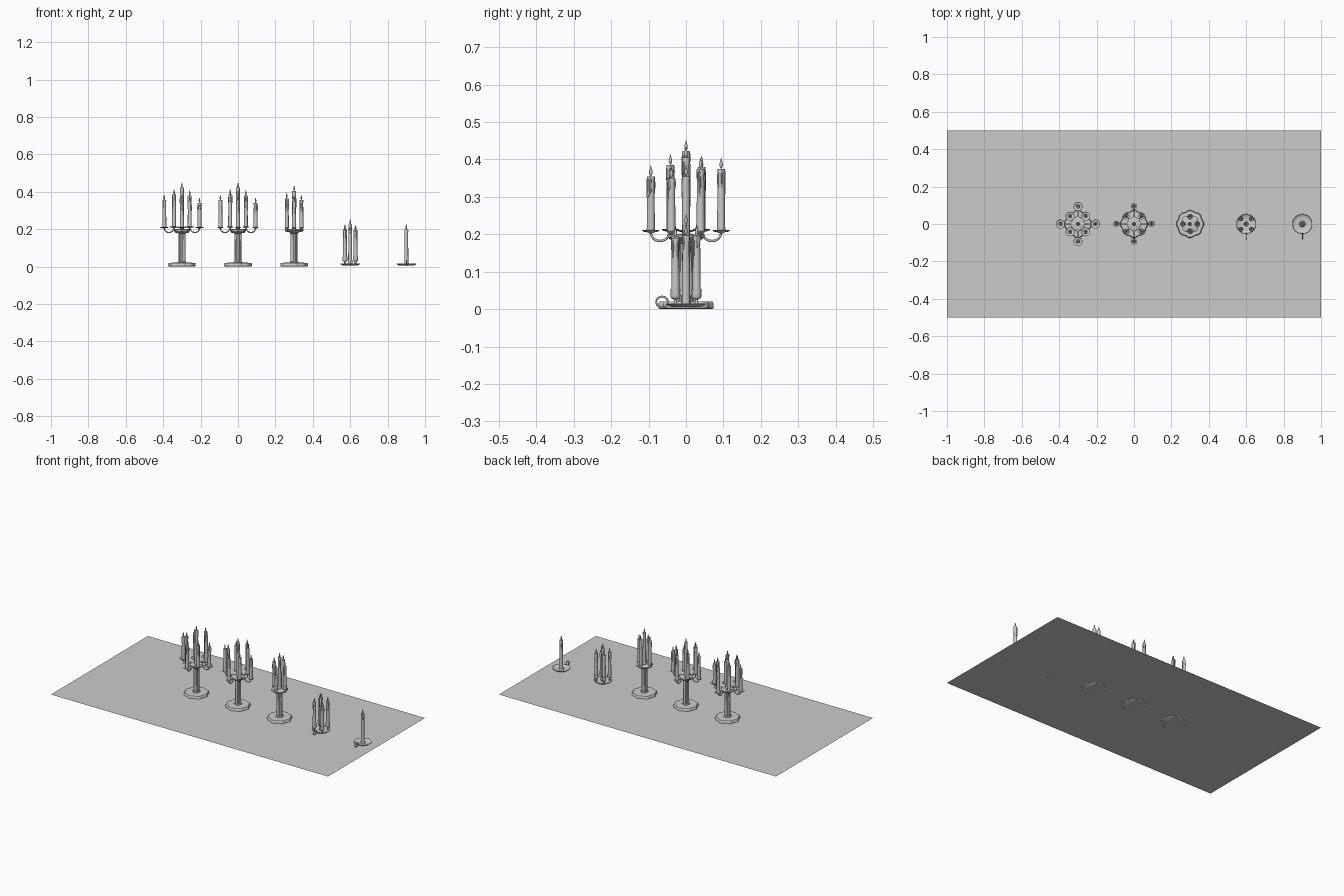
import bpy, bmesh, math, random
from math import sin, cos, pi

if "Cube" in bpy.data.objects:
    bpy.data.objects.remove(bpy.data.objects["Cube"])
random.seed(4)


def finish(name, bm, loc, angle=40):
    bmesh.ops.recalc_face_normals(bm, faces=bm.faces)
    me = bpy.data.meshes.new(name)
    bm.to_mesh(me)
    bm.free()
    ob = bpy.data.objects.new(name, me)
    bpy.context.collection.objects.link(ob)
    ob.location = loc
    bpy.context.view_layer.objects.active = ob
    ob.select_set(True)
    bpy.ops.object.shade_smooth_by_angle(angle=math.radians(angle))
    ob.select_set(False)
    return ob


def lathe(name, profile, loc, n=24, lobes=0, depth=0.0, angle=40):
    """Closed turned shape; lobes scallop or flute the outline."""
    bm = bmesh.new()
    rings = []
    for r, z in profile:
        ring = []
        for i in range(n):
            a = 2 * pi * i / n
            k = r * (1 - depth * (1 - abs(cos(a * lobes / 2)))) if lobes else r
            ring.append(bm.verts.new((k * cos(a), k * sin(a), z)))
        rings.append(ring)
    for a, b in zip(rings, rings[1:]):
        for i in range(n):
            j = (i + 1) % n
            bm.faces.new((a[i], a[j], b[j], b[i]))
    bm.faces.new(rings[0])
    bm.faces.new(rings[-1])
    return finish(name, bm, loc, angle)


def tube(name, points, radius, loc, rot=0.0, cyclic=False):
    cu = bpy.data.curves.new(name, 'CURVE')
    cu.dimensions = '3D'
    cu.bevel_depth = radius
    cu.bevel_resolution = 2
    cu.use_fill_caps = True
    sp = cu.splines.new('POLY')
    sp.points.add(len(points) - 1)
    for p, c in zip(sp.points, points):
        p.co = (*c, 1)
    sp.use_cyclic_u = cyclic
    ob = bpy.data.objects.new(name, cu)
    bpy.context.collection.objects.link(ob)
    ob.location = loc
    ob.rotation_euler.z = rot
    return ob


def candle(x, y, z, top, r=0.0105):
    """Wax stick with melted rim and runs, wick and flame; top is the flame tip."""
    h = top - 0.03 - z
    lathe("candle_wax", [(r * 1.05, 0), (r, h * 0.3), (r * 0.92, h * 0.9), (r, h - 0.005),
                         (r * 0.95, h), (r * 0.6, h - 0.002), (r * 0.2, h - 0.003)], (x, y, z), 16)
    # wax runs down the side
    bm = bmesh.new()
    for _ in range(4):
        a, length = random.uniform(0, 2 * pi), random.uniform(0.03, 0.08)
        g = bmesh.ops.create_uvsphere(bm, u_segments=8, v_segments=6, radius=1)["verts"]
        for v in g:
            v.co = (v.co.x * 0.0026 + r * 0.9 * cos(a), v.co.y * 0.0026 + r * 0.9 * sin(a),
                    v.co.z * length / 2 + h - length / 2)
    finish("wax_drips", bm, (x, y, z))
    lathe("wick", [(0.001, -0.004), (0.001, 0.008)], (x, y, z + h), 6)
    lathe("flame", [(0.0008, 0.001), (0.0035, 0.005), (0.0046, 0.010), (0.0036, 0.017),
                    (0.0016, 0.024), (0.0003, 0.03)], (x, y, z + h), 12)


def cup(x, y, z):
    lathe("candle_cup", [(0.006, 0), (0.011, 0.003), (0.0135, 0.008), (0.0125, 0.018),
                         (0.0135, 0.028), (0.0115, 0.028), (0.011, 0.02)], (x, y, z))


def drip_pan(x, y, z, r):
    lathe("drip_pan", [(0.004, -0.006), (0.008, -0.003), (r * 0.8, -0.001), (r, 0.003), (r * 0.97, 0.004),
                       (r * 0.75, 0.001), (0.004, 0.001)], (x, y, z))


def ring(n, radius, start):
    return [(radius * cos(start + 2 * pi * i / n), radius * sin(start + 2 * pi * i / n),
             start + 2 * pi * i / n) for i in range(n)]


def stand(x, plate_r):
    lathe("scalloped_base", [(0.070, 0), (0.074, 0.003), (0.074, 0.015), (0.070, 0.020), (0.02, 0.021)],
          (x, 0, 0), 96, 8, 0.09)
    lathe("column", [(0.023, 0.019), (0.023, 0.024), (0.019, 0.027), (0.0185, 0.175), (0.023, 0.179),
                     (0.023, 0.186)], (x, 0, 0), 64, 16, 0.08)
    lathe("top_plate", [(0.02, 0.182), (plate_r * 0.9, 0.187), (plate_r, 0.192), (plate_r, 0.198),
                        (plate_r * 0.9, 0.201), (0.01, 0.201)], (x, 0, 0), 96, 8, 0.09)


def arm(x, a, r0, r1):
    """Hanging U-shaped branch from the plate out to a candle pan."""
    m, w = (r0 + r1) / 2, (r1 - r0) / 2
    pts = [(0.01, 0, 0.193), (r0 - 0.002, 0, 0.198)]
    pts += [(m - w * cos(pi * i / 12), 0, 0.205 - 0.023 * sin(pi * i / 12)) for i in range(1, 13)]
    tube("branch", pts, 0.0032, (x, 0, 0), a)


def saucer(x):
    lathe("saucer", [(0.034, 0.005), (0.046, 0.008), (0.053, 0.014), (0.052, 0.0155), (0.045, 0.0105),
                     (0.033, 0.008), (0.004, 0.008)], (x, 0, 0), 40)
    tube("ring_handle", [(0, -0.064 + 0.0155 * cos(2 * pi * i / 20), 0.019 + 0.0145 * sin(2 * pi * i / 20))
                         for i in range(20)], 0.0025, (x, 0, 0), 0, True)


# table sheet
bm = bmesh.new()
bm.faces.new([bm.verts.new(c) for c in ((-1, -.5, 0), (1, -.5, 0), (1, .5, 0), (-1, .5, 0))])
finish("table_sheet", bm, (0, 0, 0.004))

# two nine-light candelabra, the left one with wide drip pans
tops_in, tops_out = [0.41, 0.405, 0.415, 0.38], [0.37, 0.405, 0.385, 0.385]
for x, pan in ((-0.3, 0.024), (0.0, 0.017)):
    stand(x, 0.04)
    candle(x, 0, 0.2, 0.452)
    for i, (px, py, a) in enumerate(ring(4, 0.059, pi / 4)):
        arm(x, a, 0.022, 0.059)
        drip_pan(x + px, py, 0.21, pan)
        candle(x + px, py, 0.21, tops_in[i])
    for i, (px, py, a) in enumerate(ring(4, 0.094, 0)):
        arm(x, a, 0.045, 0.094)
        drip_pan(x + px, py, 0.208, pan)
        candle(x + px, py, 0.209, tops_out[i])

# five-light candlestick
stand(0.3, 0.05)
candle(0.3, 0, 0.2, 0.435)
for i, (px, py, a) in enumerate(ring(4, 0.039, 0)):
    drip_pan(0.3 + px, py, 0.206, 0.014)
    candle(0.3 + px, py, 0.207, (0.385, 0.405, 0.395, 0.38)[i])

# chamber stick with five candles in cups
saucer(0.6)
cup(0.6, 0, 0.008)
candle(0.6, 0, 0.012, 0.255)
for i, (px, py, a) in enumerate(ring(4, 0.04, pi / 4)):
    lathe("cup_stem", [(0.005, 0.007), (0.004, 0.028)], (0.6 + px, py, 0), 12)
    cup(0.6 + px, py, 0.026)
    candle(0.6 + px, py, 0.032, (0.225, 0.228, 0.225, 0.22)[i])

# chamber stick with a single candle
saucer(0.9)
lathe("candle_socket", [(0.018, 0.007), (0.014, 0.01), (0.013, 0.014), (0.01, 0.014)], (0.9, 0, 0))
candle(0.9, 0, 0.009, 0.227)
